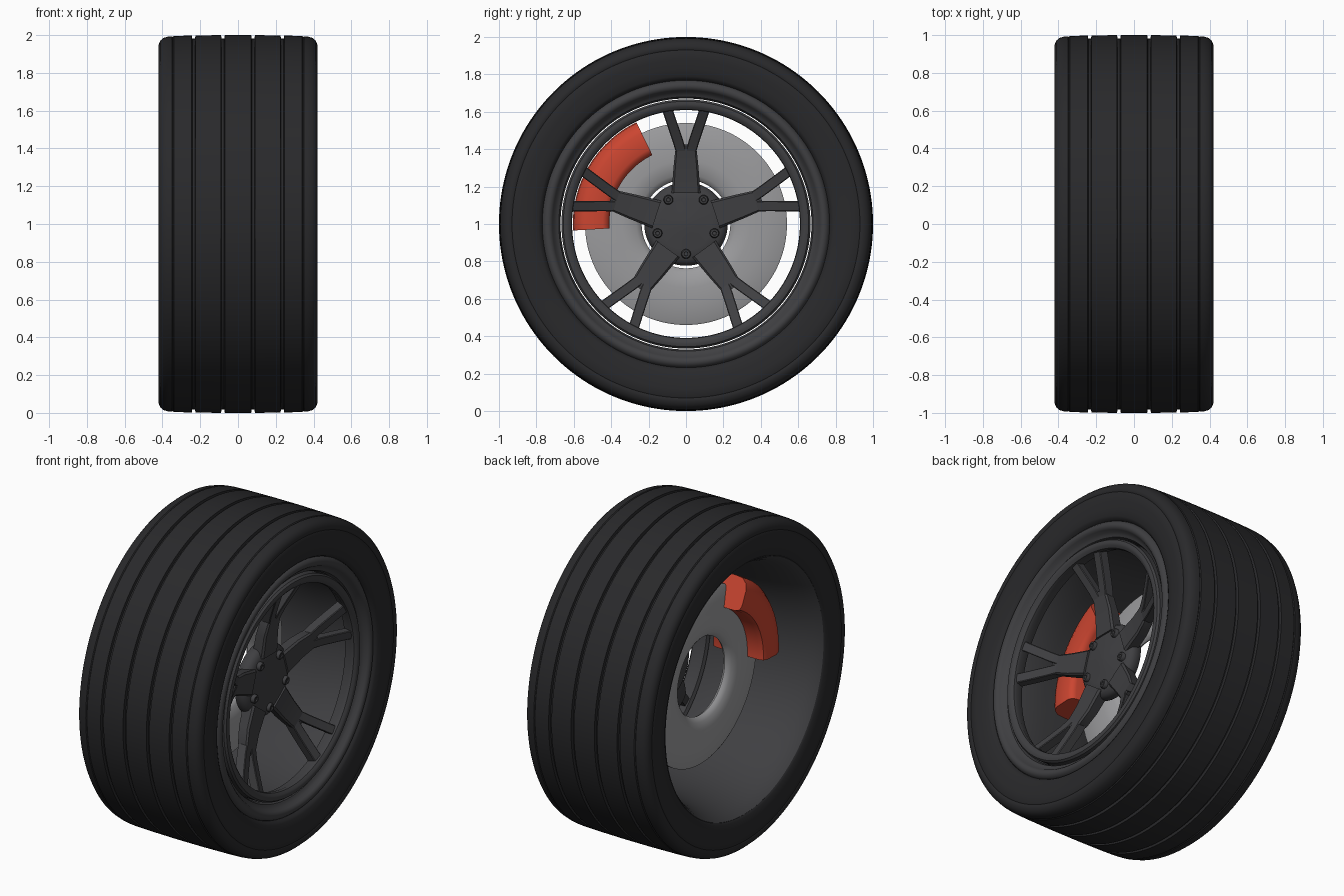
import bpy, bmesh
from math import sin, cos, radians, pi

HUB_Z = 1.0


def material(name, rgb):
    m = bpy.data.materials.new(name)
    m.diffuse_color = (*rgb, 1)
    return m


RUBBER = material("rubber", (0.022, 0.022, 0.024))
ALLOY = material("dark_alloy", (0.05, 0.05, 0.054))
STEEL = material("disc_steel", (0.33, 0.33, 0.34))
RED = material("caliper_red", (0.6, 0.06, 0.03))


def polar(x, r, a, t=0.0):
    """Point at axial x, radius r, angle a, tangential offset t."""
    return (x, r * cos(a) - t * sin(a), HUB_Z + r * sin(a) + t * cos(a))


def finish(name, bm, mat=None, angle=35):
    bmesh.ops.remove_doubles(bm, verts=bm.verts, dist=1e-5)
    bmesh.ops.recalc_face_normals(bm, faces=bm.faces)
    me = bpy.data.meshes.new(name)
    bm.to_mesh(me)
    bm.free()
    ob = bpy.data.objects.new(name, me)
    bpy.context.collection.objects.link(ob)
    if mat:
        me.materials.append(mat)
    bpy.ops.object.select_all(action='DESELECT')
    ob.select_set(True)
    bpy.context.view_layer.objects.active = ob
    bpy.ops.object.shade_smooth_by_angle(angle=radians(angle))
    return ob


def loft(bm, sections, loop=False):
    """Skin a list of closed cross-sections; cap the ends unless looped."""
    rings = [[bm.verts.new(p) for p in s] for s in sections]
    n = len(rings[0])
    pairs = list(zip(rings, rings[1:])) + ([(rings[-1], rings[0])] if loop else [])
    for a, b in pairs:
        for i in range(n):
            j = (i + 1) % n
            bm.faces.new((a[i], a[j], b[j], b[i]))
    if not loop:
        bm.faces.new(rings[0])
        bm.faces.new(rings[-1])


def lathe(name, profile, mat=None, steps=128, angle=35):
    """Revolve a closed (x, r) profile about the axle."""
    bm = bmesh.new()
    loft(bm, [[polar(x, r, 2 * pi * k / steps) for x, r in profile]
              for k in range(steps)], loop=True)
    return finish(name, bm, mat, angle)


# Tyre: half of the outline up to the tread, mirrored, with four grooves
side = [(0.36, 0.77), (0.385, 0.768), (0.4, 0.777), (0.408, 0.79), (0.415, 0.83),
        (0.42, 0.88), (0.42, 0.925), (0.417, 0.93), (0.42, 0.936), (0.42, 0.95),
        (0.412, 0.97), (0.395, 0.985), (0.37, 0.992), (0.35, 0.994), (0.345, 0.99), (0.34, 0.995)]
tread = []
for gx, top in ((0.235, 0.998), (0.08, 1.0), (-0.08, 1.0), (-0.235, 0.998)):
    tread += [(gx + 0.01, top), (gx + 0.007, 0.982), (gx - 0.007, 0.982), (gx - 0.01, top)]
lathe("tyre", side + tread + [(-x, r) for x, r in reversed(side)], RUBBER, 160)

# Rim barrel: rolled lip at the outer side, wide open flare at the inner side
lathe("rim_barrel", [
    (0.37, 0.772), (0.39, 0.765), (0.402, 0.752), (0.406, 0.738), (0.402, 0.724),
    (0.392, 0.714), (0.375, 0.705), (0.365, 0.69), (0.36, 0.68), (0.34, 0.671),
    (0.1, 0.672), (-0.1, 0.685), (-0.2, 0.70), (-0.28, 0.718), (-0.34, 0.739), (-0.38, 0.758),
    (-0.402, 0.775), (-0.39, 0.79), (-0.2, 0.745), (0.0, 0.715), (0.2, 0.71), (0.33, 0.74)],
    ALLOY)

# Ring that carries the spoke tips
lathe("spoke_ring", [(0.285, 0.65), (0.295, 0.63), (0.35, 0.609), (0.368, 0.612),
                     (0.38, 0.626), (0.384, 0.64), (0.38, 0.656), (0.368, 0.666),
                     (0.295, 0.666)], ALLOY)

# Hub
lathe("hub", [(0.12, 0.0005), (0.12, 0.19), (0.13, 0.215), (0.145, 0.223), (0.175, 0.223),
              (0.195, 0.214), (0.21, 0.19), (0.216, 0.14), (0.219, 0.08), (0.223, 0.05),
              (0.224, 0.0005)], ALLOY, 64)


# Spokes: tapered stem, forking into two arms that rise to the ring
def bar(bm, a, stations):
    """Stations: radius, tangential centre, half width, back x, front x."""
    secs = []
    for r, t, w, x0, x1 in stations:
        c = w * 0.15
        shape = [(x0, -w * 0.9), (x1 - c, -w), (x1, -w + c),
                 (x1, w - c), (x1 - c, w), (x0, w * 0.9)]
        secs.append([polar(x, r, a, t + s) for x, s in shape])
    loft(bm, secs)


for k in range(5):
    bm = bmesh.new()
    a = radians(90 + 72 * k)
    bar(bm, a, [(0.165, 0, 0.077, 0.145, 0.223), (0.3, 0, 0.067, 0.165, 0.235),
                (0.39, 0, 0.058, 0.19, 0.256), (0.425, 0, 0.035, 0.205, 0.262)])
    for s in (-1, 1):
        bar(bm, a, [(0.37, s * 0.022, 0.028, 0.19, 0.248), (0.44, s * 0.042, 0.029, 0.215, 0.275),
                    (0.53, s * 0.072, 0.029, 0.258, 0.319), (0.625, s * 0.104, 0.029, 0.307, 0.368)])
    finish(f"spoke_{k + 1}", bm, ALLOY, 30)

# Wheel bolts between the spokes
for k in range(5):
    bm = bmesh.new()
    a = radians(270 + 72 * k)
    secs = []
    for x, rad in ((0.18, 0.026), (0.226, 0.026), (0.234, 0.021), (0.234, 0.012), (0.228, 0.01)):
        secs.append([polar(x, 0.16 + rad * cos(q * pi / 8), a, rad * sin(q * pi / 8))
                     for q in range(16)])
    loft(bm, secs)
    finish(f"wheel_bolt_{k + 1}", bm, ALLOY)

# Brake disc: flat outer band, fully rounded towards the centre hole
lathe("brake_disc", [
    (-0.07, 0.53), (-0.075, 0.54), (-0.105, 0.54), (-0.115, 0.525), (-0.13, 0.44),
    (-0.14, 0.38), (-0.143, 0.34), (-0.138, 0.30), (-0.127, 0.265), (-0.115, 0.247),
    (-0.1, 0.237), (-0.085, 0.245), (-0.075, 0.265), (-0.062, 0.30),
    (-0.057, 0.34), (-0.06, 0.42)], STEEL, angle=40)

# Brake caliper: rounded block swept along an arc
bm = bmesh.new()
block = [(-0.21, 0.41), (0.08, 0.41), (0.105, 0.42), (0.115, 0.445), (0.115, 0.54),
         (0.1, 0.575), (0.06, 0.6), (0.0, 0.605), (-0.16, 0.605), (-0.205, 0.6),
         (-0.235, 0.575), (-0.248, 0.53), (-0.248, 0.445), (-0.238, 0.42)]
loft(bm, [[polar(x, r, radians(116 + 67.3 * k / 24)) for x, r in block] for k in range(25)])
finish("brake_caliper", bm, RED, 48)
